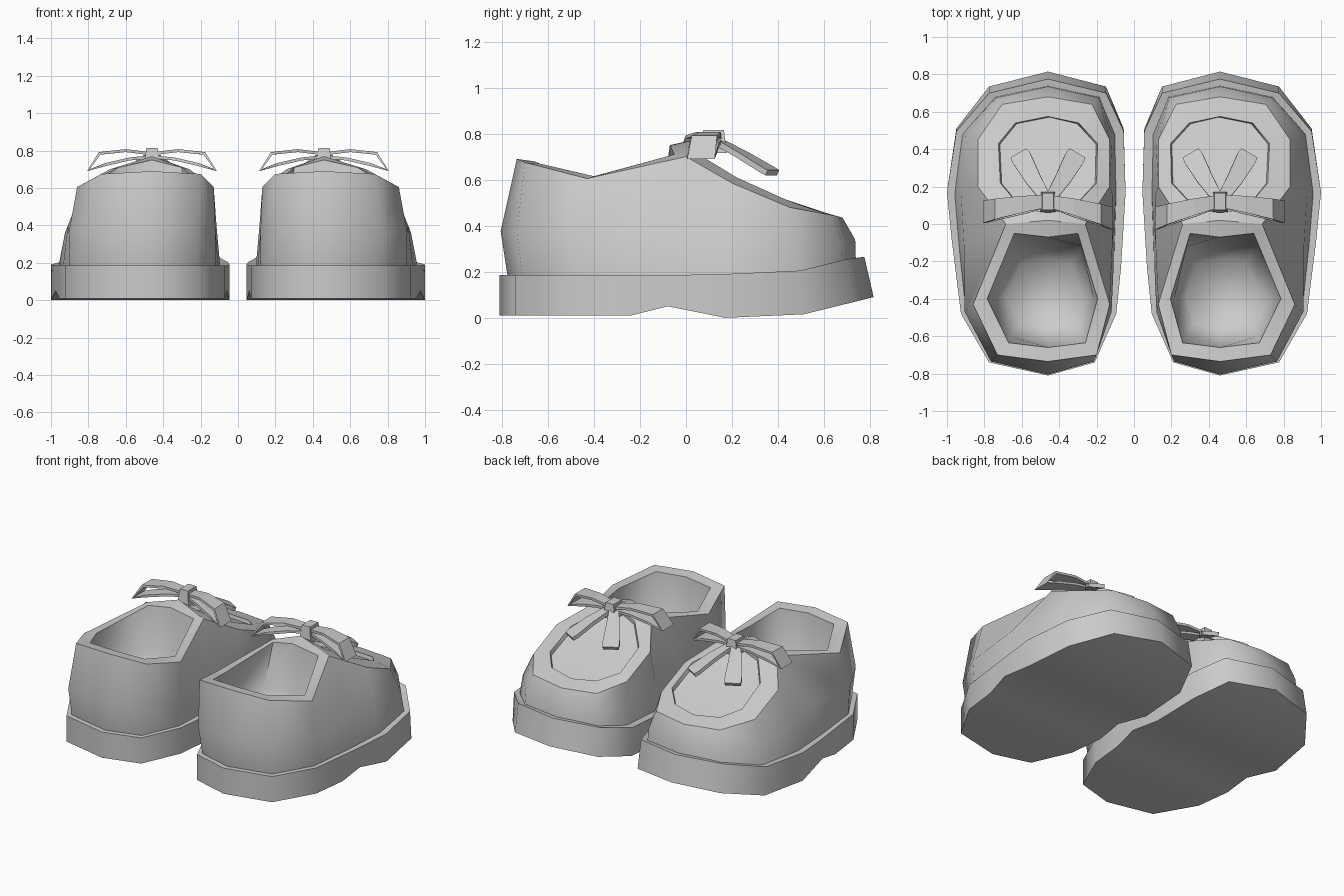
import bpy
import bmesh
import math
from mathutils import Vector

cube = bpy.data.objects.get("Cube")
if cube:
    bpy.data.objects.remove(cube, do_unlink=True)

MID = 0.46  # centre line of one shoe

grey = bpy.data.materials.new("plain_grey")
grey.use_nodes = True
COLOUR = (0.6, 0.6, 0.6, 1)
grey.diffuse_color = COLOUR
grey.node_tree.nodes["Principled BSDF"].inputs["Base Color"].default_value = COLOUR


def ring(bm, rows):
    """Closed loop from rows of (y, inner x, outer x, z); both end rows are single tips."""
    outer = [bm.verts.new((xo, y, z)) for y, xi, xo, z in rows]
    inner = [bm.verts.new((xi, y, z)) for y, xi, xo, z in rows[1:-1]]
    return outer + inner[::-1]


def bridge(bm, a, b):
    for i in range(len(a)):
        j = (i + 1) % len(a)
        bm.faces.new((a[i], a[j], b[j], b[i]))


def cap(bm, loop):
    """Fill a loop with strips running across the shoe."""
    n = len(loop)
    half = n // 2
    bm.faces.new((loop[0], loop[1], loop[-1]))
    for i in range(1, half - 1):
        bm.faces.new((loop[i], loop[i + 1], loop[n - i - 1], loop[n - i]))
    bm.faces.new((loop[half - 1], loop[half], loop[half + 1]))


def crease(bm, loop):
    """Keep the edges of a loop sharp."""
    for a, b in zip(loop, loop[1:] + loop[:1]):
        bm.edges.get((a, b)).smooth = False


def finish(name, bm, smooth=None, thickness=0):
    bmesh.ops.remove_doubles(bm, verts=bm.verts[:], dist=0.0005)
    bmesh.ops.recalc_face_normals(bm, faces=bm.faces[:])
    mesh = bpy.data.meshes.new(name)
    bm.to_mesh(mesh)
    bm.free()
    mesh.materials.append(grey)
    obj = bpy.data.objects.new(name, mesh)
    bpy.context.collection.objects.link(obj)
    if smooth:
        bpy.ops.object.select_all(action='DESELECT')
        obj.select_set(True)
        bpy.context.view_layer.objects.active = obj
        bpy.ops.object.shade_smooth_by_angle(angle=math.radians(smooth))
    if thickness:
        solid = obj.modifiers.new("thickness", 'SOLIDIFY')
        solid.thickness = thickness
        solid.offset = 0
    # the second shoe of the pair
    pair = obj.modifiers.new("pair", 'MIRROR')
    pair.use_mirror_merge = False


# Sole: outline rows (y, inner x, outer x, underside z, top z, top setback)
SOLE = [(-.81, MID, MID, .01, .185, 0), (-.74, .21, .775, .01, .185, 0),
        (-.48, .095, .925, .01, .185, 0), (-.24, .07, .955, .01, .185, 0),
        (-.08, .06, .975, .05, .185, 0), (.17, .045, 1, 0, .19, 0),
        (.51, .055, .95, .015, .205, .015), (.735, .15, .775, .07, .255, .035),
        (.815, MID, MID, .09, .265, .04)]
bm = bmesh.new()
under = ring(bm, [(y, xi, xo, low) for y, xi, xo, low, top, back in SOLE])
upper_edge = ring(bm, [(y - back, xi, xo, top) for y, xi, xo, low, top, back in SOLE])
bridge(bm, under, upper_edge)
cap(bm, under)
cap(bm, upper_edge)
crease(bm, under)
crease(bm, upper_edge)
finish("sole", bm, smooth=65)

# Upper: wall rings from the sole up to the top edge
BASE = [(-.775, MID, MID, .18), (-.71, .23, .755, .18), (-.46, .12, .9, .18),
        (-.13, .105, .935, .18), (.16, .095, .96, .18), (.48, .1, .92, .18),
        (.68, .18, .745, .18), (.74, MID, MID, .18)]
BULGE = [(-.805, MID, MID, .375), (-.735, .215, .765, .37), (-.47, .12, .905, .36),
         (-.1, .115, .91, .4), (.16, .115, .925, .36), (.47, .115, .9, .33),
         (.675, .19, .735, .33), (.735, MID, MID, .34)]
EDGE = [(-.735, MID, MID, .69), (-.7, .2, .73, .675), (-.43, .13, .86, .605),
        (0, .26, .685, .7), (.2, .13, .835, .585), (.45, .13, .835, .48),
        (.64, .225, .705, .445), (.68, MID, MID, .435)]
TONGUE = (.02, MID, MID, .77)

# Foot opening and the bowl-shaped lining
RIM = [(-.66, MID, MID, .68), (-.635, .26, .67, .67), (-.4, .195, .785, .615),
       (-.05, .3, .64, .71), (-.07, MID, MID, .75)]
LINING = [(-.64, MID, MID, .42), (-.6, .27, .66, .42), (-.4, .215, .76, .42),
          (-.12, .28, .66, .42), (-.1, MID, MID, .44)]
INSOLE = [(-.56, MID, MID, .25), (-.53, .32, .6, .25), (-.39, .28, .68, .25),
          (-.21, .33, .6, .25), (-.19, MID, MID, .25)]

# Sunken panel over the toes
PANEL = [(.06, MID, MID, .735), (.08, .33, .6, .695), (.22, .2, .715, .61),
         (.43, .195, .725, .515), (.54, .295, .635, .475), (.575, MID, MID, .46)]
INSET = [(y - .004, xi + .008, xo - .008, z - .025) for y, xi, xo, z in PANEL]

bm = bmesh.new()
for chain, sharp in (([BASE, BULGE, EDGE], [0, 2]),
                     ([EDGE[:4] + [TONGUE], RIM, LINING, INSOLE], [0, 1]),
                     ([[TONGUE] + EDGE[3:], PANEL, INSET], [0, 1, 2])):
    loops = [ring(bm, rows) for rows in chain]
    for low, high in zip(loops, loops[1:]):
        bridge(bm, low, high)
    cap(bm, loops[0 if chain[0] is BASE else -1])
    for k in sharp:
        crease(bm, loops[k])
finish("shoe_upper", bm, smooth=75)


def ribbon(name, points, thickness):
    """Band through (centre, half-width vector) pairs."""
    bm = bmesh.new()
    rails = [(bm.verts.new(c - w), bm.verts.new(c + w)) for c, w in points]
    for a, b in zip(rails, rails[1:]):
        bm.faces.new((a[0], a[1], b[1], b[0]))
    finish(name, bm, thickness=thickness)


# Bow: loops (reach, y, z, half width) and hanging tails
LOOP = [(.02, .12, .785, .035), (.14, .105, .8, .045), (.28, .08, .785, .055),
        (.34, .065, .695, .06), (.25, .08, .725, .055), (.12, .1, .755, .045),
        (.02, .12, .765, .035)]
TAIL = [(.015, .14, .765, .03), (.085, .25, .705, .045), (.14, .35, .645, .055),
        (.155, .375, .63, .05)]
for side, label in ((1, "outer"), (-1, "inner")):
    droop = 0 if side > 0 else .1
    ribbon(label + "_bow_loop",
           [(Vector((MID + side * d, y - droop * d, z)), Vector((0, w, 0)))
            for d, y, z, w in LOOP], .016)
    across = Vector((.84 * side, -.5, 0))
    ribbon(label + "_bow_tail",
           [(Vector((MID + side * d, y, z)), across * w) for d, y, z, w in TAIL], .025)

# Knot: a block narrowed at the top
bm = bmesh.new()
bmesh.ops.create_cube(bm, size=1)
for v in bm.verts:
    taper = .06 if v.co.z > 0 else .085
    v.co = Vector((MID + v.co.x * taper, .12 + v.co.y * (taper + .03), .765 + v.co.z * .1))
finish("bow_knot", bm)
